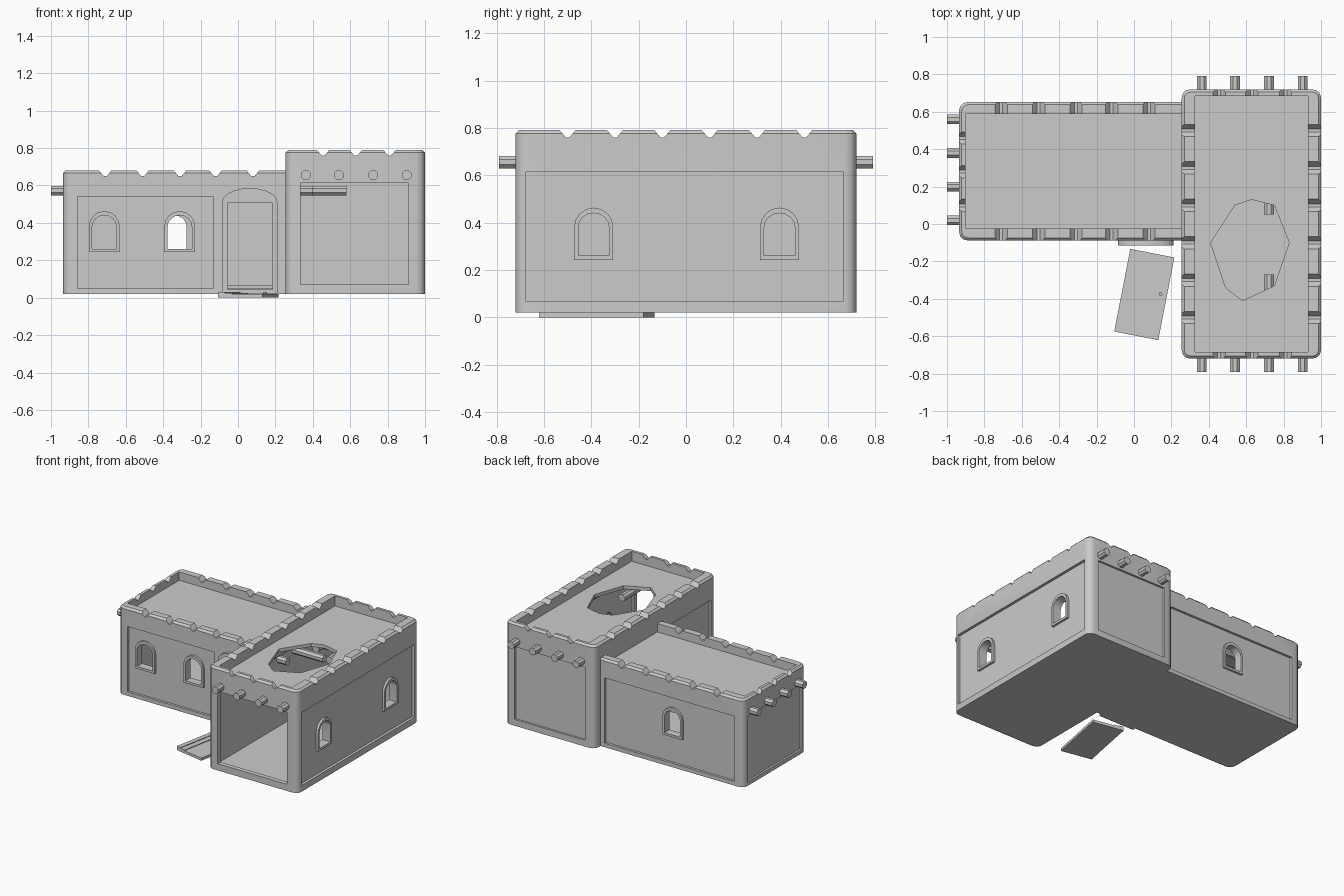
import bpy, bmesh
from math import pi, sin, cos, radians

if "Cube" in bpy.data.objects:
    bpy.data.objects.remove(bpy.data.objects["Cube"])

def finish(bm, name):
    bmesh.ops.recalc_face_normals(bm, faces=bm.faces)
    me = bpy.data.meshes.new(name)
    bm.to_mesh(me)
    bm.free()
    ob = bpy.data.objects.new(name, me)
    bpy.context.collection.objects.link(ob)
    return ob

def prism(name, pts, axis, a, b):
    """Extrude a 2D outline along an axis from a to b."""
    place = {'x': lambda u, v, t: (t, u, v), 'y': lambda u, v, t: (u, t, v),
             'z': lambda u, v, t: (u, v, t)}[axis]
    bm = bmesh.new()
    lo = [bm.verts.new(place(u, v, a)) for u, v in pts]
    hi = [bm.verts.new(place(u, v, b)) for u, v in pts]
    bm.faces.new(lo)
    bm.faces.new(hi)
    n = len(pts)
    for i in range(n):
        j = (i + 1) % n
        bm.faces.new((lo[i], lo[j], hi[j], hi[i]))
    return finish(bm, name)

def box(name, x0, x1, y0, y1, z0, z1):
    return prism(name, [(x0, y0), (x1, y0), (x1, y1), (x0, y1)], 'z', z0, z1)

def cut(ob, cutter):
    m = ob.modifiers.new("cut", 'BOOLEAN')
    m.operation, m.solver, m.object = 'DIFFERENCE', 'EXACT', cutter
    with bpy.context.temp_override(object=ob, active_object=ob):
        bpy.ops.object.modifier_apply(modifier="cut")
    bpy.data.objects.remove(cutter)

def cut_box(ob, *dims):
    cut(ob, box("cutter", *dims))

def block(name, x0, x1, y0, y1, z0, z1):
    """Box with rounded vertical corners and softened top rim."""
    ob = box(name, x0, x1, y0, y1, z0, z1)
    bm = bmesh.new()
    bm.from_mesh(ob.data)
    up = [e for e in bm.edges if abs(e.verts[0].co.z - e.verts[1].co.z) > .1
          and not (name == "left_wing" and e.verts[0].co.x > 0)]
    bmesh.ops.bevel(bm, geom=up, offset=.045, segments=3, profile=.5, affect='EDGES')
    rim = [e for e in bm.edges if all(v.co.z > z1 - .001 for v in e.verts)]
    bmesh.ops.bevel(bm, geom=rim, offset=.014, segments=1, affect='EDGES')
    bm.to_mesh(ob.data)
    bm.free()
    return ob

def arch(c, w, z0, spring, rise, n=8):
    arc = [(c + w / 2 * cos(pi * i / n), spring + rise * sin(pi * i / n)) for i in range(n + 1)]
    return [(c - w / 2, z0), (c + w / 2, z0)] + arc

def notch(ob, axis, pos, a, b, top):
    pts = [(pos - .05, top + .02), (pos - .008, top - .03),
           (pos + .008, top - .03), (pos + .05, top + .02)]
    cut(ob, prism("cutter", pts, axis, a, b))

def window(ob, name, axis, c, outer, inward):
    """Arched opening plus its raised surround; inward is +1 or -1."""
    hole = arch(c, .13, .26, .38, .06)
    span = sorted((outer - inward * .05, outer + inward * .11))
    cut(ob, prism("cutter", hole, axis, *span))
    frame = prism(name, arch(c, .165, .243, .38, .083), axis,
                  *sorted((outer + inward * .003, outer + inward * .045)))
    cut(frame, prism("cutter", hole, axis, *span))

# right wing: hollow hall, open at the front, sunken roof with a broken hole
right = block("right_wing", .255, 1, -.72, .72, .02, .79)
cut_box(right, .325, .93, -.685, .685, .065, .69)
cut_box(right, .325, .93, -.685, .685, .715, .9)
cut_box(right, .335, .912, -.8, -.6, .07, .613)
cut_box(right, .335, .92, .705, .8, .067, .613)
cut_box(right, .98, 1.1, -.675, .665, .067, .613)
cut_box(right, .2, .272, -.66, -.14, .067, .613)
hole = [(.54, .1), (.63, .13), (.75, .1), (.83, -.1), (.75, -.33),
        (.58, -.41), (.49, -.34), (.41, -.1)]
cut(right, prism("cutter", hole, 'z', .6, .76))
for y in (-.5, -.3, -.1, .1, .3, .5):
    notch(right, 'x', y, .2, .34, .79)
    notch(right, 'x', y, .915, 1.1, .79)
for x in (.455, .63, .81):
    notch(right, 'y', x, -.8, -.67, .79)
    notch(right, 'y', x, .67, .8, .79)

# left wing: lower room butting against the right wing
left = block("left_wing", -.935, .285, -.088, .652, .02, .68)
cut_box(left, -.9, .24, -.025, .588, .065, .595)
cut_box(left, -.9, .4, -.025, .588, .617, .8)
cut_box(left, -.857, -.133, -.2, -.07, .05, .54)
cut_box(left, -.857, .22, .634, .8, .05, .54)
cut_box(left, -1.1, -.92, -.04, .604, .05, .54)
for x in (-.71, -.51, -.31, -.12, .08):
    notch(left, 'y', x, -.2, -.01, .68)
    notch(left, 'y', x, .57, .8, .68)
for y in (.1, .28, .46):
    notch(left, 'x', y, -1.1, -.885, .68)

# windows
window(left, "front_window_frame_a", 'y', -.715, -.088, 1)
window(left, "front_window_frame_b", 'y', -.312, -.088, 1)
window(left, "back_window_frame", 'y', -.34, .652, -1)
window(right, "side_window_frame_a", 'x', -.39, 1, -1)
window(right, "side_window_frame_b", 'x', .395, 1, -1)

# doorway and its arched surround
cut_box(left, -.055, .185, -.2, 0, .05, .505)
surround = prism("door_surround", arch(.0625, .298, .022, .51, .076, 10), 'y', -.115, -.05)
cut_box(surround, -.055, .185, -.2, 0, .045, .505)

# roof beams, octagonal, some broken off around the roof hole
def beam(name, axis, u, v, a, b, r=.028):
    pts = [(u + r * cos(pi * (i + .5) / 4), v + r * sin(pi * (i + .5) / 4)) for i in range(8)]
    prism(name, pts, axis, a, b)

for x, gap in ((.363, None), (.54, (-.42, .15)), (.722, (-.27, .05)), (.902, None)):
    if gap:
        beam("hall_beam_front", 'y', x, .655, -.79, gap[0])
        beam("hall_beam_back", 'y', x, .655, gap[1], .79)
    else:
        beam("hall_beam", 'y', x, .655, -.79, .79)
for y, end in ((.02, .4), (.2, .58), (.38, .58), (.56, .58)):
    beam("wing_beam", 'x', y, .572, -1, end)

# fallen door lying in front of the doorway
parts = [box("fallen_door", -.12, .12, -.225, .225, 0, .02),
         box("door_edge_strip", -.12, -.085, -.225, .225, .018, .03),
         box("door_batten", -.085, -.045, -.225, .225, .018, .025)]
knob = [(.085 + .01 * cos(i * pi / 4), .02 + .01 * sin(i * pi / 4)) for i in range(8)]
parts.append(prism("door_knob", knob, 'z', .018, .03))
for p in parts:
    p.location = (.055, -.377, 0)
    p.rotation_euler.z = radians(-11)

# crisp edges with smooth rounded corners
bpy.ops.object.select_all(action='SELECT')
bpy.context.view_layer.objects.active = left
bpy.ops.object.shade_smooth_by_angle(angle=radians(31))
